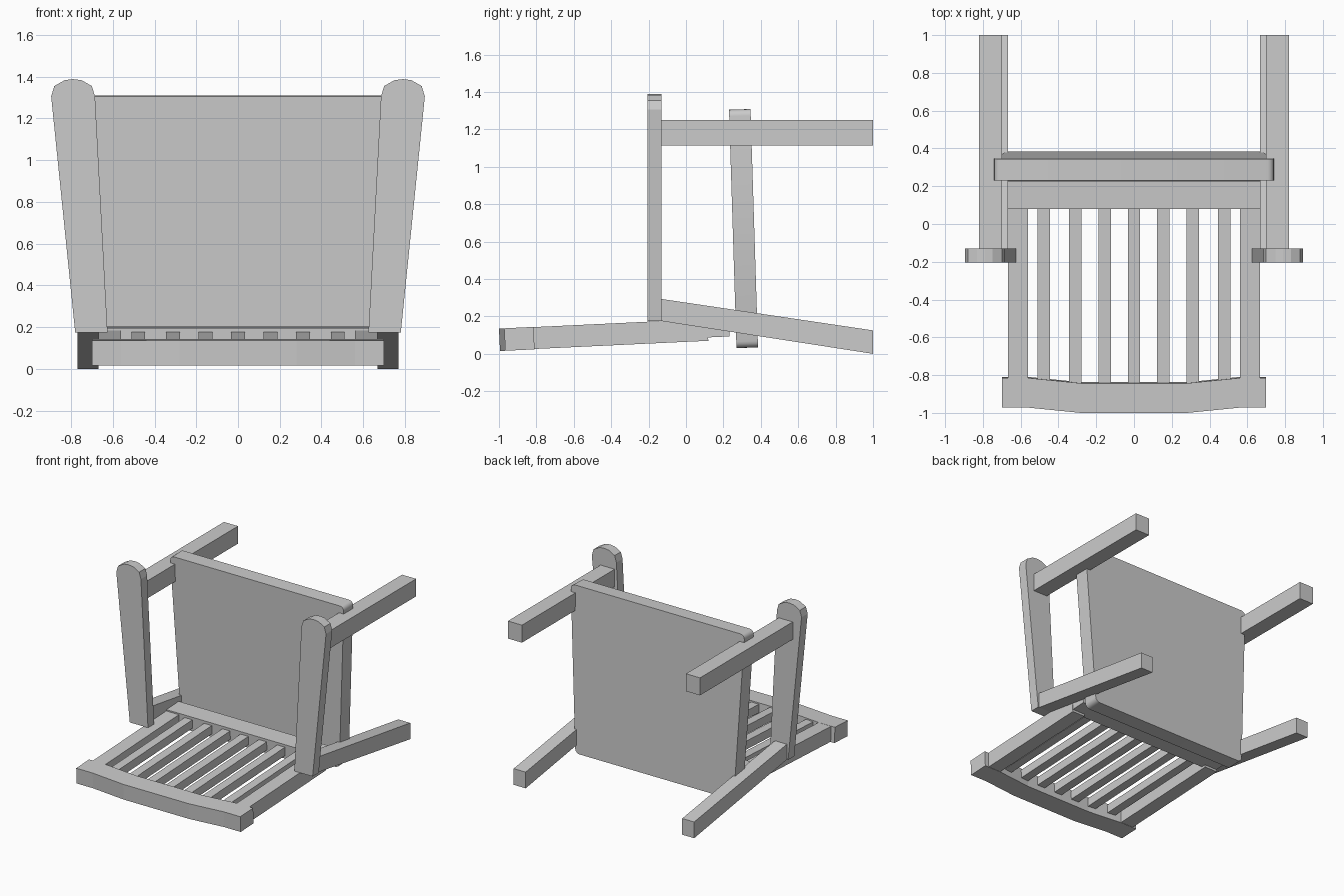
import bpy, bmesh, math
from mathutils import Matrix, Vector

if "Cube" in bpy.data.objects:
    bpy.data.objects.remove(bpy.data.objects["Cube"])


def prism(name, profile, axis, a, b, tilt=0, pivot=(0, 0, 0), mirror=False):
    """Extrude a closed 2D profile along an axis from a to b, then tilt about x."""
    place = {'X': lambda p, t: (t, p[0], p[1]),
             'Y': lambda p, t: (p[0], t, p[1]),
             'Z': lambda p, t: (p[0], p[1], t)}[axis]
    bm = bmesh.new()
    low = [bm.verts.new(place(p, a)) for p in profile]
    high = [bm.verts.new(place(p, b)) for p in profile]
    n = len(profile)
    bm.faces.new(low)
    bm.faces.new(high)
    for i in range(n):
        j = (i + 1) % n
        bm.faces.new((low[i], low[j], high[j], high[i]))
    bmesh.ops.recalc_face_normals(bm, faces=bm.faces[:])
    if tilt:
        bmesh.ops.rotate(bm, verts=bm.verts[:], cent=Vector(pivot),
                         matrix=Matrix.Rotation(math.radians(tilt), 3, 'X'))
    mesh = bpy.data.meshes.new(name)
    bm.to_mesh(mesh)
    bm.free()
    ob = bpy.data.objects.new(name, mesh)
    bpy.context.collection.objects.link(ob)
    if mirror:
        ob.modifiers.new("mirror", 'MIRROR')
    return ob


def rect(u0, u1, v0, v1):
    return [(u0, v0), (u1, v0), (u1, v1), (u0, v1)]


# Armrests: tapered boards with a rounded end
prism("armrest", [(0.625, 0.18), (0.78, 0.18), (0.895, 1.31), (0.88, 1.36),
                  (0.83, 1.388), (0.79, 1.393), (0.75, 1.388), (0.70, 1.36),
                  (0.685, 1.31)], 'Y', -0.205, -0.13, mirror=True)

# Legs
prism("front_leg", rect(-0.13, 1.0, 1.12, 1.255), 'X', 0.70, 0.82, mirror=True)
prism("back_leg", [(-0.13, 0.18), (1.0, 0.005), (1.0, 0.13), (-0.13, 0.298)],
      'X', 0.668, 0.77, mirror=True)

# Backrest, built flat and leaned slightly
LEAN = dict(tilt=2.7, pivot=(0, -1.0, 0.14))
prism("back_stile", rect(-0.9, 0.115, 0.022, 0.139), 'X', 0.56, 0.668, mirror=True, **LEAN)
prism("lower_rail", rect(0.08, 0.23, 0.04, 0.15), 'X', -0.666, 0.666, **LEAN)
bend = [(-0.70, 0), (-0.56, 0), (-0.28, -0.028), (0.28, -0.028), (0.56, 0), (0.70, 0)]
prism("crest_rail", [(x, y - 0.972) for x, y in bend]
      + [(x, y - 0.815) for x, y in reversed(bend)], 'Z', 0.02, 0.14, **LEAN)
for x in (-0.478, -0.312, -0.156, 0, 0.156, 0.312, 0.478):
    prism("back_slat", rect(-0.88, 0.1, 0.065, 0.13), 'X', x - 0.033, x + 0.033, **LEAN)

# Seat panel: tapered with rounded corners
seat = prism("seat", [(-0.675, 0.035), (0.675, 0.035), (0.742, 1.31), (-0.742, 1.31)],
             'Y', 0.23, 0.345, tilt=1.8, pivot=(0, 0.23, 1.31))
bm = bmesh.new()
bm.from_mesh(seat.data)
corners = [e for e in bm.edges if abs((e.verts[0].co - e.verts[1].co).y) > 0.1]
bmesh.ops.bevel(bm, geom=corners, offset=0.035, segments=4, profile=0.5, affect='EDGES')
bm.to_mesh(seat.data)
bm.free()
bpy.context.view_layer.objects.active = seat
seat.select_set(True)
bpy.ops.object.shade_smooth_by_angle(angle=math.radians(35))

# Ground the model: drop any tiny offset so the lowest point sits on z = 0
bpy.context.view_layer.update()
objs = list(bpy.context.collection.objects)
lowest = min(v.co.z for o in objs for v in o.data.vertices)
for o in objs:
    o.location.z -= lowest
